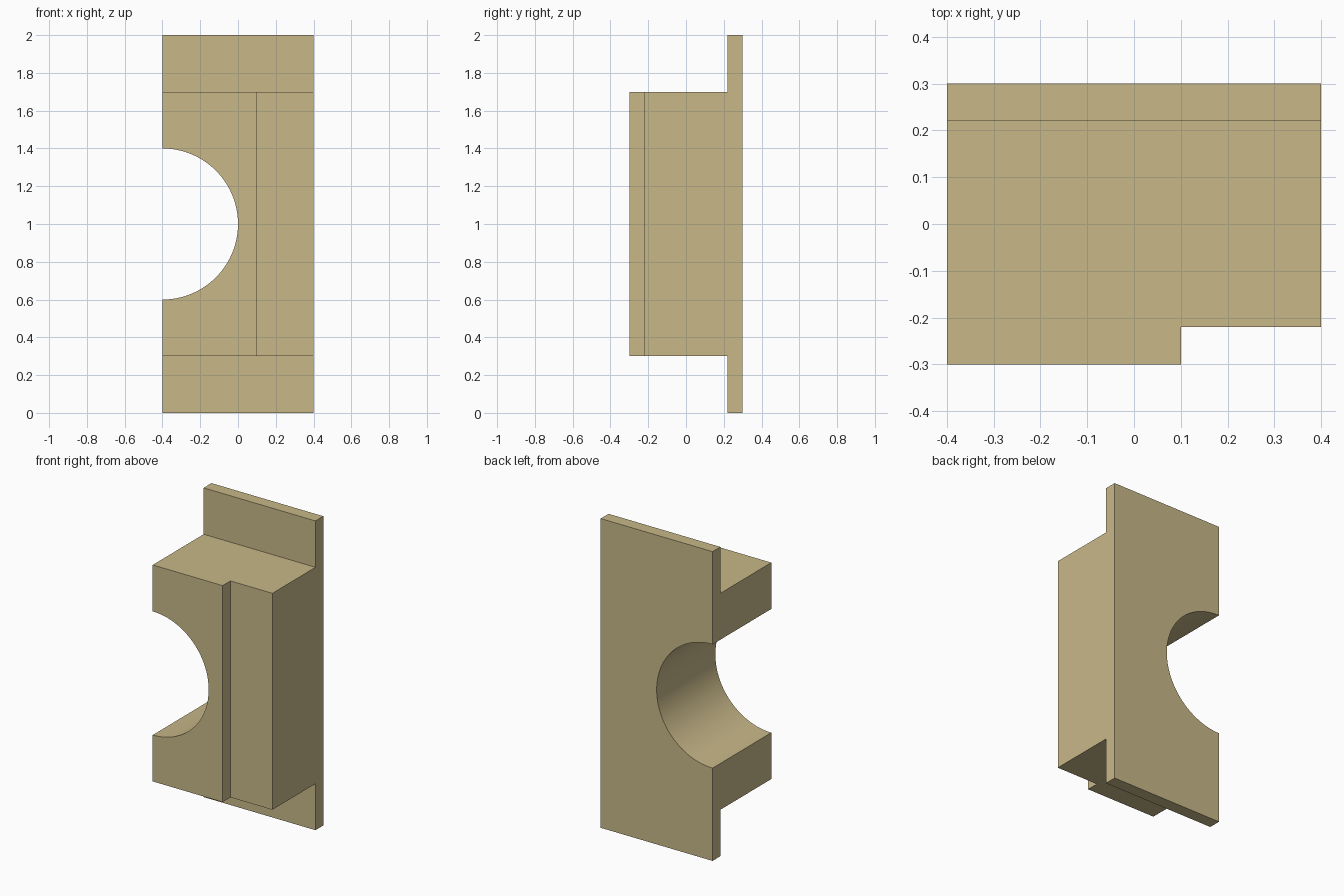
import bpy
import bmesh
import math
from mathutils import Vector

default_cube = bpy.data.objects.get("Cube")
if default_cube:
    bpy.data.objects.remove(default_cube, do_unlink=True)

# Single tan material
tan = bpy.data.materials.new("tan")
tan.use_nodes = True
colour = (0.578, 0.479, 0.25, 1)
tan.diffuse_color = colour
tan.node_tree.nodes["Principled BSDF"].inputs["Base Color"].default_value = colour


def extrude_profile(name, points, direction):
    """Extrude a closed outline of 3D points into a solid."""
    bm = bmesh.new()
    face = bm.faces.new([bm.verts.new(p) for p in points])
    result = bmesh.ops.extrude_face_region(bm, geom=[face])
    moved = [g for g in result["geom"] if isinstance(g, bmesh.types.BMVert)]
    bmesh.ops.translate(bm, verts=moved, vec=Vector(direction))
    bmesh.ops.recalc_face_normals(bm, faces=bm.faces)
    mesh = bpy.data.meshes.new(name)
    bm.to_mesh(mesh)
    bm.free()
    mesh.materials.append(tan)
    obj = bpy.data.objects.new(name, mesh)
    bpy.context.collection.objects.link(obj)
    return obj


def cut(target, cutter):
    """Subtract a cutter from the target, then discard the cutter."""
    cutter.hide_render = True
    mod = target.modifiers.new("cut", "BOOLEAN")
    mod.operation = "DIFFERENCE"
    mod.solver = "EXACT"
    mod.object = cutter
    bpy.ops.object.select_all(action="DESELECT")
    target.select_set(True)
    bpy.context.view_layer.objects.active = target
    bpy.ops.object.modifier_apply(modifier=mod.name)
    bpy.data.objects.remove(cutter, do_unlink=True)


# Back flange and thick block in one side profile
side = [(0.3, 0), (0.3, 2), (0.22, 2), (0.22, 1.7),
        (-0.3, 1.7), (-0.3, 0.3), (0.22, 0.3), (0.22, 0)]
body = extrude_profile("flanged_half_block", [(-0.4, y, z) for y, z in side], (0.8, 0, 0))

# Shallow step along the left front edge
step = [(0.1, -0.4), (0.5, -0.4), (0.5, -0.22), (0.1, -0.22)]
cut(body, extrude_profile("step_cutter", [(x, y, 0.1) for x, y in step], (0, 0, 1.8)))

# Half-round bore through the right side
segments = 96
angles = [math.tau * i / segments for i in range(segments)]
bore = [(-0.4 + 0.4 * math.cos(a), -0.5, 1 + 0.4 * math.sin(a)) for a in angles]
cut(body, extrude_profile("bore_cutter", bore, (0, 1, 0)))

bpy.ops.object.shade_smooth_by_angle(angle=math.radians(30))
